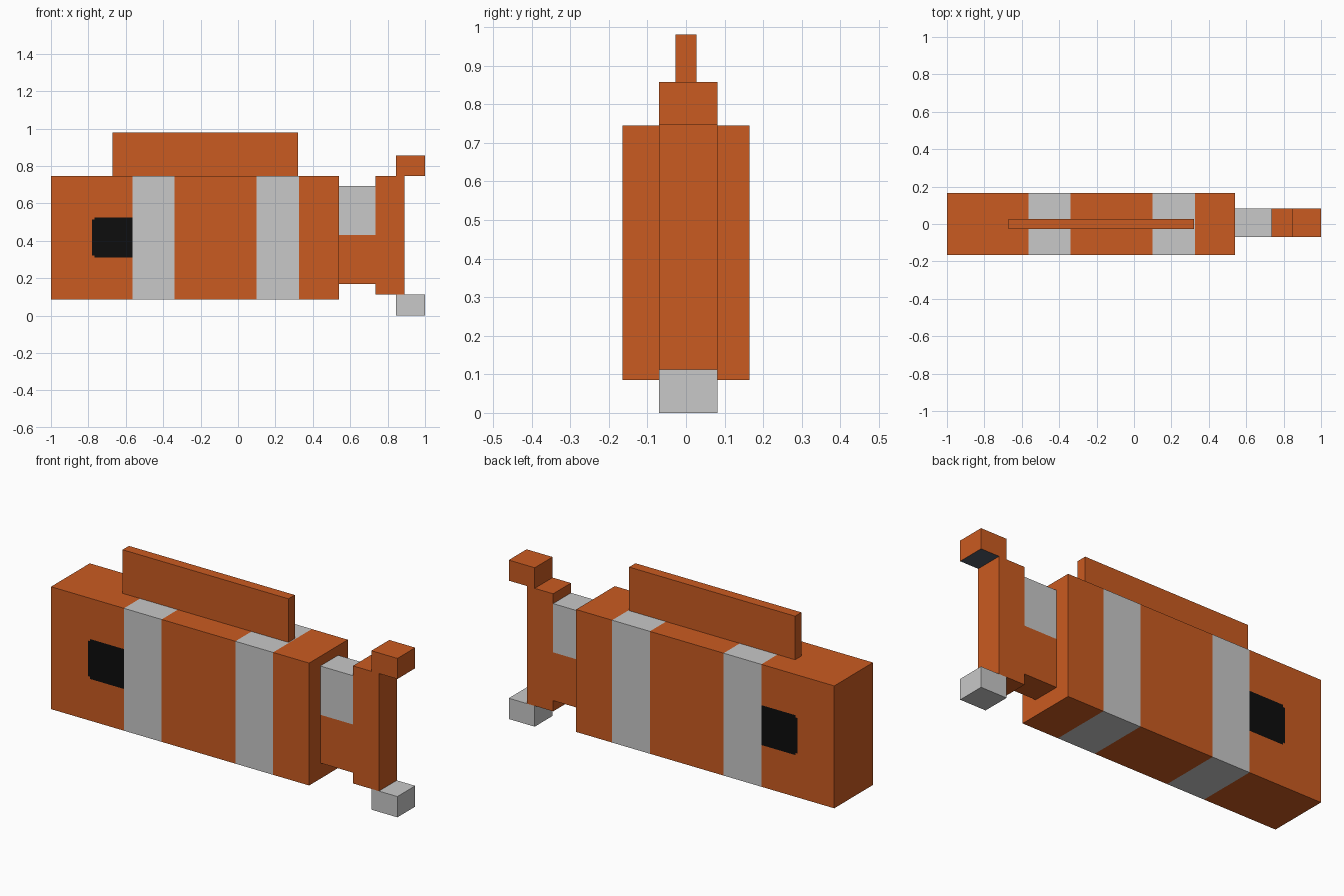
import bpy, bmesh
from mathutils import Vector

if "Cube" in bpy.data.objects:
    bpy.data.objects.remove(bpy.data.objects["Cube"])


def material(name, rgb):
    m = bpy.data.materials.new(name)
    m.diffuse_color = (*rgb, 1)
    m.use_nodes = True
    m.node_tree.nodes["Principled BSDF"].inputs["Base Color"].default_value = m.diffuse_color
    return m


ORANGE, GREY, BLACK, SLATE = range(4)
MATS = [material("orange", (0.59, 0.104, 0.015)),
        material("light grey", (0.58, 0.58, 0.58)),
        material("black", (0.004, 0.004, 0.004)),
        material("dark slate", (0.08, 0.105, 0.14))]


def block(name, lo, hi, rule, cuts=()):
    """Box from corner lo to corner hi, sliced by cuts (axis, position),
    each face coloured by rule(centre, normal)."""
    lo, hi = Vector(lo), Vector(hi)
    bm = bmesh.new()
    bmesh.ops.create_cube(bm, size=1)
    for v in bm.verts:
        v.co = (lo + hi) / 2 + v.co * (hi - lo)
    for axis, pos in cuts:
        co, no = Vector(), Vector()
        co[axis], no[axis] = pos, 1
        bmesh.ops.bisect_plane(bm, geom=bm.verts[:] + bm.edges[:] + bm.faces[:],
                               plane_co=co, plane_no=no)
    bm.normal_update()
    for f in bm.faces:
        f.material_index = rule(f.calc_center_median(), f.normal)
    mesh = bpy.data.meshes.new(name)
    for m in MATS:
        mesh.materials.append(m)
    bm.to_mesh(mesh)
    bm.free()
    ob = bpy.data.objects.new(name, mesh)
    bpy.context.collection.objects.link(ob)
    return ob


def plain(colour):
    return lambda c, n: colour


# Body: two wrapped bands and an eye on each flank
BANDS = [(-0.565, -0.34), (0.10, 0.325)]
EYE_X, EYE_Z, CORNER = (-0.78, -0.565), (0.31, 0.525), 0.012


def body_rule(c, n):
    if any(a < c.x < b for a, b in BANDS) and abs(n.x) < 0.5:
        return GREY
    in_x = EYE_X[0] < c.x < EYE_X[1]
    in_z = EYE_Z[0] < c.z < EYE_Z[1]
    if abs(n.y) > 0.5 and in_x and in_z:
        # notched outer corners
        edge = min(c.z - EYE_Z[0], EYE_Z[1] - c.z)
        if c.x < EYE_X[0] + CORNER and edge < CORNER:
            return ORANGE
        return BLACK
    return ORANGE


body_cuts = [(0, x) for band in BANDS for x in band]
body_cuts += [(0, EYE_X[0]), (0, EYE_X[0] + CORNER)]
body_cuts += [(2, z) for z in (EYE_Z[0], EYE_Z[0] + CORNER, EYE_Z[1] - CORNER, EYE_Z[1])]
block("body", (-1, -0.165, 0.085), (0.54, 0.165, 0.745), body_rule, body_cuts)

# Fin along the back
block("top_fin", (-0.67, -0.027, 0.745), (0.32, 0.027, 0.98), plain(ORANGE))

# Tail: two-tone stem, upright and two tips
Y0, Y1 = -0.07, 0.082
block("tail_stem", (0.54, Y0, 0.17), (0.735, Y1, 0.693),
      lambda c, n: GREY if c.z > 0.43 else ORANGE, [(2, 0.43)])
block("tail_upright", (0.735, Y0, 0.112), (0.89, Y1, 0.746), plain(ORANGE))
block("upper_tail_tip", (0.845, Y0, 0.746), (1, Y1, 0.857),
      lambda c, n: SLATE if n.z < -0.5 else ORANGE)
block("lower_tail_tip", (0.845, Y0, 0), (1, Y1, 0.112), plain(GREY))
